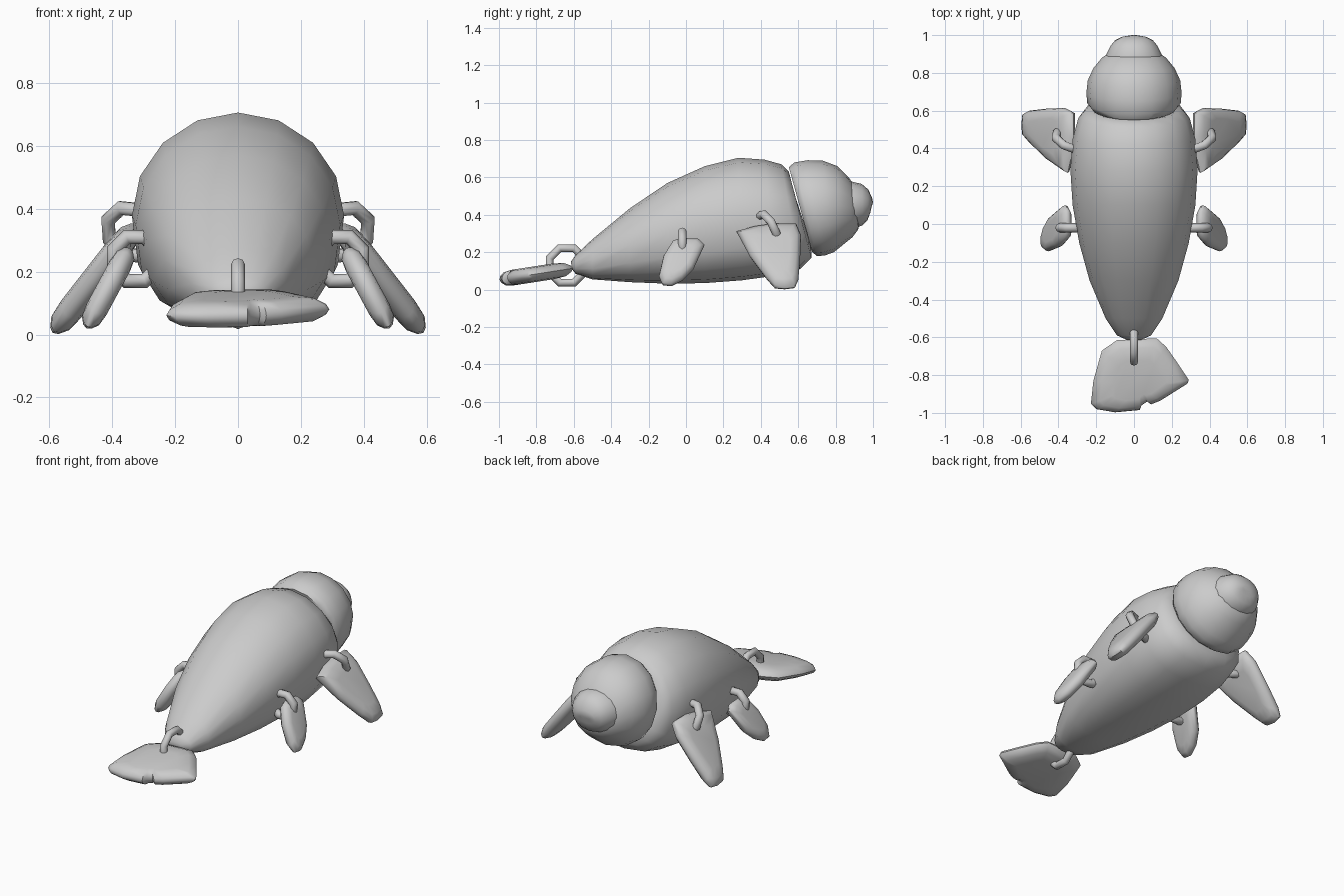
import bpy, bmesh, math
from mathutils import Vector, Matrix

cube = bpy.data.objects.get("Cube")
if cube:
    bpy.data.objects.remove(cube, do_unlink=True)

grey = bpy.data.materials.new("light_grey")
grey.use_nodes = True
colour = (0.6, 0.6, 0.6, 1)
grey.diffuse_color = colour
grey.node_tree.nodes["Principled BSDF"].inputs["Base Color"].default_value = colour


def finish(name, bm, angle):
    bmesh.ops.recalc_face_normals(bm, faces=bm.faces)
    mesh = bpy.data.meshes.new(name)
    bm.to_mesh(mesh)
    bm.free()
    mesh.materials.append(grey)
    obj = bpy.data.objects.new(name, mesh)
    bpy.context.collection.objects.link(obj)
    bpy.ops.object.select_all(action='DESELECT')
    obj.select_set(True)
    bpy.context.view_layer.objects.active = obj
    bpy.ops.object.shade_smooth_by_angle(angle=math.radians(angle))
    return obj


def skin(bm, rings):
    # Bridge successive point loops and close both ends
    loops = [[bm.verts.new(p) for p in ring] for ring in rings]
    n = len(loops[0])
    for a, b in zip(loops, loops[1:]):
        for i in range(n):
            j = (i + 1) % n
            bm.faces.new((a[i], a[j], b[j], b[i]))
    bm.faces.new(loops[0])
    bm.faces.new(loops[-1])


def loft(name, stations, low_power, sides=16):
    # Each station: top y, top z, bottom y, bottom z, half width
    rings = []
    for yt, zt, yb, zb, w in stations:
        ring = []
        for i in range(sides):
            a = math.tau * i / sides
            c, s = math.cos(a), math.sin(a)
            p = 2 / low_power if s < 0 else 1
            x = w * math.copysign(abs(c) ** p, c)
            t = 0.5 + 0.5 * math.copysign(abs(s) ** p, s)
            ring.append((x, yb + (yt - yb) * t, zb + (zt - zb) * t))
        rings.append(ring)
    bm = bmesh.new()
    skin(bm, rings)
    return finish(name, bm, 60)


def paddle(name, outline, place, normal, thick, side=1):
    # Rounded slab: outline mapped to 3D, swollen along the normal
    pts = [Vector(place(*p)) for p in outline]
    mid = sum(pts, Vector()) / len(pts)
    n = Vector(normal).normalized()
    rings = []
    for scale, h in ((0.55, -1), (0.82, -0.85), (0.96, -0.4), (1, 0),
                     (0.96, 0.4), (0.82, 0.85), (0.55, 1)):
        ring = [mid + (p - mid) * scale + n * h * thick for p in pts]
        rings.append([(p.x * side, p.y, p.z) for p in ring])
    bm = bmesh.new()
    skin(bm, rings)
    finish(name, bm, 50)


def link(name, centre, u, v, radius, tube, side=1, segments=8):
    # Coarse chain ring lying in the plane of u and v
    u = Vector(u).normalized()
    n = u.cross(Vector(v)).normalized()
    v = n.cross(u)
    bm = bmesh.new()
    grid = []
    for i in range(segments):
        a = math.tau * (i + 0.5) / segments
        out = u * math.cos(a) + v * math.sin(a)
        row = []
        for j in range(8):
            b = math.tau * j / 8
            p = Vector(centre) + out * (radius + tube * math.cos(b)) + n * tube * math.sin(b)
            row.append(bm.verts.new((p.x * side, p.y, p.z)))
        grid.append(row)
    for i in range(segments):
        r, q = grid[i], grid[(i + 1) % segments]
        for j in range(8):
            k = (j + 1) % 8
            bm.faces.new((r[j], r[k], q[k], q[j]))
    finish(name, bm, 50)


# Body, slanted at the neck
loft("body", [
    (-.615, .15, -.61, .11, .04), (-.59, .185, -.59, .085, .09),
    (-.5, .27, -.5, .055, .15), (-.3, .435, -.3, .04, .235),
    (-.1, .57, -.1, .032, .29), (.1, .66, .1, .035, .325),
    (.28, .705, .3, .05, .337), (.42, .695, .48, .075, .325),
    (.51, .67, .61, .11, .295), (.55, .63, .67, .17, .25),
    (.56, .56, .67, .25, .18)], 2.6)

# Head with rounded rear rim
loft("head", [
    (.565, .6, .66, .27, .17), (.55, .655, .675, .2, .225),
    (.58, .68, .70, .18, .248), (.65, .692, .74, .182, .252),
    (.73, .69, .79, .2, .245), (.81, .66, .84, .24, .215),
    (.87, .6, .89, .28, .17), (.91, .54, .92, .32, .12),
    (.93, .48, .935, .38, .06)], 2.1)

# Blunt muzzle
loft("muzzle", [
    (.82, .58, .84, .32, .16), (.89, .577, .9, .325, .148),
    (.94, .565, .945, .345, .125), (.975, .535, .97, .37, .1),
    (.995, .49, .985, .41, .065), (1, .465, .99, .435, .03)], 2.1)

# Flippers: outline as side profile (y, z), sloping outwards
front_shape = [(.27, .31), (.36, .335), (.46, .35), (.59, .35), (.615, .29),
               (.61, .16), (.6, .05), (.583, .012), (.53, .005), (.475, .01),
               (.43, .06), (.34, .18)]
rear_shape = [(-.07, .26), (-.03, .275), (.07, .27), (.1, .24), (.04, .11),
              (-.02, .05), (-.08, .02), (-.125, .025), (-.145, .07), (-.12, .18)]

for side, label in ((1, "left"), (-1, "right")):
    paddle("front_flipper_" + label, front_shape,
           lambda y, z: (.335 + (.33 - z) * .78, y, z), (1, 0, .78), .042, side)
    paddle("rear_flipper_" + label, rear_shape,
           lambda y, z: (.352 + (.26 - z) * .54, y, z), (1, 0, .54), .036, side)
    link("front_ring_" + label, (.335, .44, .325), (.93, .35, .1),
         (0, -.45, .9), .088, .024, side)
    link("rear_ring_" + label, (.325, -.02, .24), (1, 0, 0),
         (0, 0, 1), .075, .024, side)

# Notched tail fan, drawn from above
tail_shape = [(-.17, -.67), (-.09, -.615), (.12, -.605), (.17, -.65), (.23, -.735),
              (.29, -.825), (.283, -.845), (.14, -.935), (.09, -.955), (.07, -.94),
              (.04, -.96), (.03, -.985), (-.1, -.997), (-.2, -.98), (-.228, -.95),
              (-.215, -.83)]
paddle("tail_fan", tail_shape, lambda x, y: (x, y, .053 + (y + 1) * .155),
       (0, -.155, 1), .042)
link("tail_ring", (0, -.637, .13), (0, 1, 0), (0, 0, 1), .1, .022)
